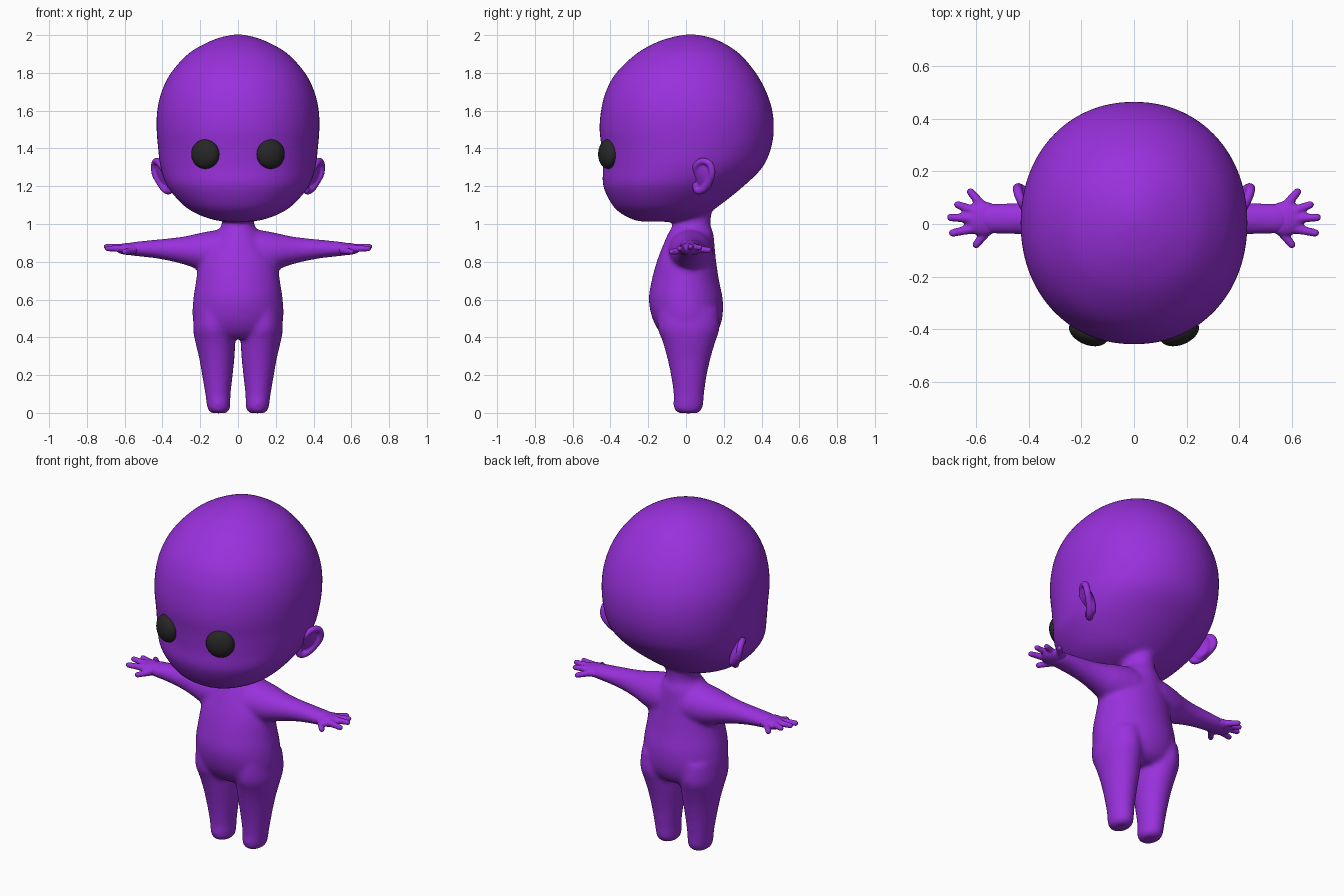
import bpy, bmesh
from math import cos, sin, pi, radians
from mathutils import Vector, Matrix

if "Cube" in bpy.data.objects:
    bpy.data.objects.remove(bpy.data.objects["Cube"])


def material(name, color):
    m = bpy.data.materials.new(name)
    m.diffuse_color = color
    m.use_nodes = True
    m.node_tree.nodes["Principled BSDF"].inputs["Base Color"].default_value = m.diffuse_color
    return m


PURPLE = material("purple", (0.32, 0.03, 0.72, 1))
BLACK = material("dark", (0.02, 0.02, 0.02, 1))


def spline(rows, steps=4):
    """Catmull-Rom interpolation of number rows."""
    rows = [Vector(r) for r in rows]
    out = []
    for i in range(len(rows) - 1):
        p0, p1 = rows[max(i - 1, 0)], rows[i]
        p2, p3 = rows[i + 1], rows[min(i + 2, len(rows) - 1)]
        for k in range(steps):
            t = k / steps
            out.append(0.5 * (2 * p1 + (p2 - p0) * t + (2 * p0 - 5 * p1 + 4 * p2 - p3) * t ** 2
                              + (3 * p1 - p0 - 3 * p2 + p3) * t ** 3))
    return out + [rows[-1]]


def loft(bm, rows, place, n=40, power=2.0):
    """Rows are (axis, centre u, centre v, radius u, radius v)."""
    rings = []
    for a, cu, cv, ru, rv in spline(rows):
        ring = []
        for i in range(n):
            c, s = cos(2 * pi * i / n), sin(2 * pi * i / n)
            u = cu + ru * abs(c) ** (2 / power) * (1 if c > 0 else -1)
            v = cv + rv * abs(s) ** (2 / power) * (1 if s > 0 else -1)
            ring.append(bm.verts.new(place(a, u, v)))
        rings.append(ring)
    faces = [bm.faces.new(rings[0]), bm.faces.new(rings[-1])]
    for r, q in zip(rings, rings[1:]):
        for i in range(n):
            faces.append(bm.faces.new((r[i], r[(i + 1) % n], q[(i + 1) % n], q[i])))
    bmesh.ops.recalc_face_normals(bm, faces=faces)


def upright(rows, cx=0):
    """Turn (z, half width, front y, back y) into loft rows."""
    return [(z, cx, (f + b) / 2, w, (b - f) / 2) for z, w, f, b in rows]


def beads(bm, rows, steps=8):
    """Overlapping balls along a path of (x, y, z, radius)."""
    for x, y, z, r in spline(rows, steps):
        bmesh.ops.create_icosphere(bm, subdivisions=2, radius=r, matrix=Matrix.Translation((x, y, z)))


def ellipsoid(bm, centre, size, rot=Matrix.Identity(4)):
    m = Matrix.Translation(centre) @ rot @ Matrix.Diagonal((*size, 1))
    bmesh.ops.create_uvsphere(bm, u_segments=32, v_segments=20, radius=1, matrix=m)


def finish(bm, name, mat, voxel=0, smooth=0, mirror=False):
    me = bpy.data.meshes.new(name)
    bm.to_mesh(me)
    bm.free()
    me.materials.append(mat)
    me.shade_smooth()
    ob = bpy.data.objects.new(name, me)
    bpy.context.collection.objects.link(ob)
    if voxel:
        r = ob.modifiers.new("fuse", 'REMESH')
        r.mode, r.voxel_size, r.use_smooth_shade = 'VOXEL', voxel, True
        s = ob.modifiers.new("soften", 'SMOOTH')
        s.factor, s.iterations = 0.5, smooth
    if mirror:
        m = ob.modifiers.new("mirror", 'MIRROR')
        m.use_mirror_merge = False
    return ob


def z_axis(a, u, v):
    return (u, v, a)


# Head, neck, torso, arms and legs fused into one soft body
bm = bmesh.new()
head = [(1.012, .05, -.22, -.06), (1.02, .12, -.27, .0), (1.05, .21, -.335, .10), (1.1, .29, -.39, .18),
        (1.2, .375, -.438, .305), (1.3, .41, -.44, .405), (1.4, .423, -.447, .45), (1.5, .431, -.458, .465),
        (1.6, .428, -.45, .457), (1.7, .405, -.425, .425), (1.8, .355, -.37, .37), (1.9, .265, -.265, .285),
        (1.96, .165, -.16, .195), (1.99, .085, -.07, .12), (2.003, .02, .0, .05)]
loft(bm, upright(head), z_axis, 64, 2.1)
torso = [(1.1, .09, -.07, .14), (1.0, .085, -.07, .13), (.95, .12, -.095, .145), (.88, .16, -.125, .152),
         (.8, .205, -.155, .16), (.7, .222, -.182, .175), (.6, .237, -.197, .195), (.5, .24, -.178, .192),
         (.43, .21, -.14, .165), (.395, .14, -.10, .12)]
loft(bm, upright(torso), z_axis)
for s in (1, -1):
    leg = [(.55, .10, -.15, .17), (.45, .108, -.15, .178), (.38, .106, -.125, .157), (.3, .095, -.102, .133),
           (.2, .081, -.08, .11), (.1, .067, -.066, .096), (.04, .062, -.067, .091), (.012, .055, -.057, .08),
           (-.002, .035, -.035, .06)]
    rows = [(z, s * cx, cy, w, d) for (z, _, cy, w, d), cx in
            zip(upright(leg), (.13, .13, .121, .113, .109, .106, .103, .102, .102))]
    loft(bm, rows, z_axis)
    # Arm rows: x, centre y, centre z, depth, height
    arm = [(0, .025, .855, .12, .12), (.1, .025, .855, .12, .115), (.2, .022, .855, .105, .098),
           (.27, .02, .859, .085, .078), (.35, .02, .864, .068, .062), (.45, .02, .868, .06, .048),
           (.56, .02, .868, .056, .036), (.6, .02, .868, .04, .025)]
    loft(bm, arm, lambda a, u, v: (s * a, u, v))
finish(bm, "body", PURPLE, .011, 12)

# Hands with five short fingers
bm = bmesh.new()
ellipsoid(bm, (.575, .02, .868), (.075, .066, .032))
tips = [(.6, -.078, .853), (.69, -.034, .87), (.697, .025, .88), (.67, .073, .876), (.622, .122, .862)]
roots = [(.55, -.015, .86), (.6, -.015, .87), (.6, .02, .876), (.595, .045, .874), (.57, .06, .868)]
for a, b in zip(roots, tips):
    beads(bm, [(*a, .021), (*b, .0155)], 10)
finish(bm, "hands", PURPLE, .006, 4, True)

# Ears: a thick rim around a shallow bowl
bm = bmesh.new()
rim = [(.38, .055, 1.26, .014), (.405, .05, 1.305, .017), (.428, .085, 1.333, .018), (.442, .125, 1.318, .019),
       (.44, .138, 1.27, .019), (.415, .122, 1.22, .019), (.385, .09, 1.182, .02), (.362, .06, 1.178, .02),
       (.36, .048, 1.21, .016)]
beads(bm, rim)
ellipsoid(bm, (.39, .092, 1.255), (.024, .055, .085),
          Matrix.Rotation(radians(-30), 4, 'Z') @ Matrix.Rotation(radians(20), 4, 'Y'))
finish(bm, "ears", PURPLE, .006, 4, True)

# Button eyes, turned to follow the face
bm = bmesh.new()
ellipsoid(bm, (.173, -.412, 1.37), (.078, .048, .078), Matrix.Rotation(radians(22), 4, 'Z'))
finish(bm, "eyes", BLACK, mirror=True)
